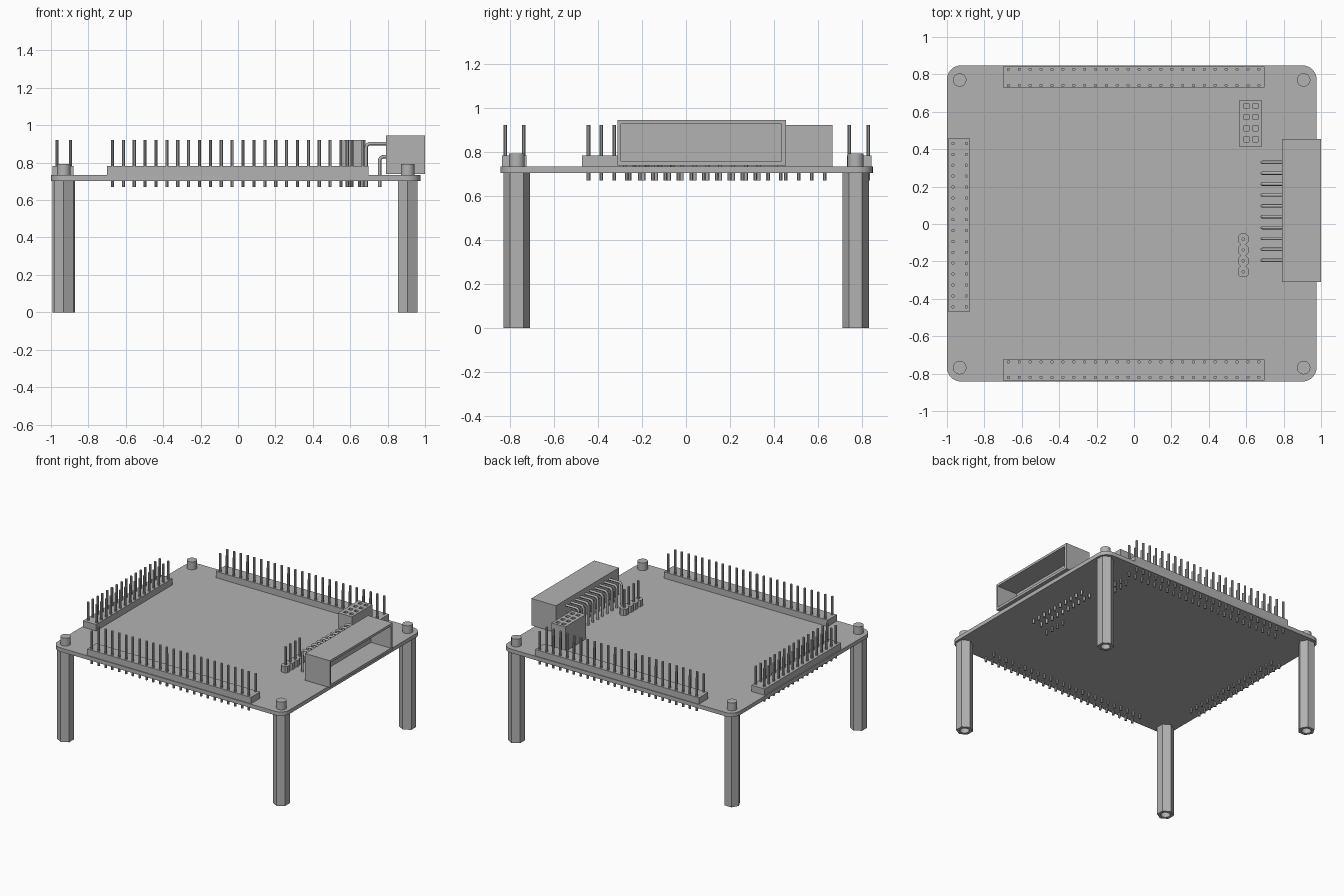
import bpy, bmesh, math
from mathutils import Matrix, Vector

cube = bpy.data.objects.get("Cube")
if cube:
    bpy.data.objects.remove(cube, do_unlink=True)

grey = bpy.data.materials.new("plain grey")
grey.use_nodes = True
GREY = (0.45, 0.45, 0.45, 1)
grey.diffuse_color = GREY
grey.node_tree.nodes["Principled BSDF"].inputs["Base Color"].default_value = GREY

PITCH = 0.0582
BOARD_Z, TOP_Z = 0.703, 0.733
PIN_TOP, PIN_LOW, PIN_R = 0.922, 0.67, 0.009


def finish(name, bm, smooth=False):
    mesh = bpy.data.meshes.new(name)
    bmesh.ops.recalc_face_normals(bm, faces=bm.faces)
    bm.to_mesh(mesh)
    bm.free()
    obj = bpy.data.objects.new(name, mesh)
    bpy.context.collection.objects.link(obj)
    mesh.materials.append(grey)
    if smooth:
        bpy.ops.object.select_all(action='DESELECT')
        obj.select_set(True)
        bpy.context.view_layer.objects.active = obj
        bpy.ops.object.shade_smooth_by_angle(angle=math.radians(35))
    return obj


def add_box(bm, lo, hi):
    lo, hi = Vector(lo), Vector(hi)
    m = Matrix.Translation((lo + hi) / 2) @ Matrix.Diagonal((*(hi - lo), 1))
    return bmesh.ops.create_cube(bm, size=1, matrix=m)


def add_rod(bm, x, y, z0, z1, r, sides, turn=0.0):
    m = Matrix.Translation((x, y, (z0 + z1) / 2)) @ Matrix.Rotation(turn, 4, 'Z')
    return bmesh.ops.create_cone(bm, cap_ends=True, segments=sides, radius1=r,
                                 radius2=r, depth=z1 - z0, matrix=m)


def cut(bm, axis, values):
    """Slice the mesh across one axis at each value."""
    normal = Vector([float(i == axis) for i in range(3)])
    for v in values:
        bmesh.ops.bisect_plane(bm, geom=bm.verts[:] + bm.edges[:] + bm.faces[:],
                               plane_co=normal * v, plane_no=normal)


def sink(bm, faces, offset):
    """Push faces inward to make pockets."""
    for f in faces:
        out = bmesh.ops.extrude_discrete_faces(bm, faces=[f])
        bmesh.ops.translate(bm, verts=out["faces"][0].verts, vec=offset)


def pins(name, spots):
    bm = bmesh.new()
    for x, y in spots:
        add_rod(bm, x, y, PIN_LOW, PIN_TOP, PIN_R, 8, math.pi / 8)
    finish(name, bm, True)


# Board with rounded corners
bm = bmesh.new()
add_box(bm, (-1, -0.842, BOARD_Z), (0.976, 0.848, TOP_Z))
uprights = [e for e in bm.edges if abs(e.verts[0].co.z - e.verts[1].co.z) > 0.01]
bmesh.ops.bevel(bm, geom=uprights, offset=0.075, segments=8, profile=0.5, affect='EDGES')
finish("board", bm, True)

# Hexagonal standoffs with a bored foot, and a stud above the board
for side, x in (("right", -0.932), ("left", 0.907)):
    for end, y in (("front", -0.768), ("back", 0.77)):
        turn = math.pi / 6 if (side, end) == ("right", "back") else 0
        bm = bmesh.new()
        add_rod(bm, x, y, 0, BOARD_Z, 0.06, 6, turn)
        foot = min(bm.faces, key=lambda f: f.calc_center_median().z)
        rim = list(foot.edges)
        bmesh.ops.delete(bm, geom=[foot], context='FACES_ONLY')
        bore = add_rod(bm, x, y, 0, 0.2, 0.033, 24)
        mouth = min({f for v in bore["verts"] for f in v.link_faces},
                    key=lambda f: f.calc_center_median().z)
        rim += list(mouth.edges)
        bmesh.ops.delete(bm, geom=[mouth], context='FACES_ONLY')
        bmesh.ops.triangle_fill(bm, edges=rim, use_beauty=True)
        finish(f"{end}_{side}_standoff", bm, True)
        bm = bmesh.new()
        add_rod(bm, x, y, TOP_Z, 0.793, 0.036, 24)
        finish(f"{end}_{side}_stud", bm, True)

# Long double-row pin headers along the front and back
for end, y0, y1, rows in (("front", -0.836, -0.724, (-0.82, -0.737)),
                          ("back", 0.73, 0.843, (0.741, 0.827))):
    xs = [-0.002 + (i - 11.5) * PITCH for i in range(24)]
    bm = bmesh.new()
    add_box(bm, (xs[0] - PITCH / 2, y0, TOP_Z), (xs[-1] + PITCH / 2, y1, 0.782))
    cut(bm, 0, [x + PITCH / 2 for x in xs[:-1]])
    finish(f"{end}_header", bm)
    pins(f"{end}_header_pins", [(x, y) for x in xs for y in rows])

# Shorter double-row header on the right side
ys = [-0.006 + (i - 7.5) * PITCH for i in range(16)]
bm = bmesh.new()
add_box(bm, (-0.992, ys[0] - PITCH / 2, TOP_Z), (-0.88, ys[-1] + PITCH / 2, 0.782))
cut(bm, 1, [y + PITCH / 2 for y in ys[:-1]])
finish("side_header", bm)
pins("side_header_pins", [(x, y) for x in (-0.968, -0.896) for y in ys])

# Small single-row header made of chamfered cells
ys = [-0.168 + (i - 1.5) * PITCH for i in range(4)]
bm = bmesh.new()
for y in ys:
    start = set(bm.verts)
    add_box(bm, (0.556, y - PITCH / 2, TOP_Z), (0.612, y + PITCH / 2, 0.782))
    corners = [e for e in bm.edges if e.verts[0] not in start
               and abs(e.verts[0].co.z - e.verts[1].co.z) > 0.01]
    bmesh.ops.bevel(bm, geom=corners, offset=0.014, segments=1, affect='EDGES')
finish("small_header", bm)
pins("small_header_pins", [(0.584, y) for y in ys])

# Tall socket block with square holes
hole_x, hole_y, half = (0.602, 0.65), (0.453, 0.512, 0.571, 0.63), 0.0135
bm = bmesh.new()
add_box(bm, (0.564, 0.412, TOP_Z), (0.682, 0.664, PIN_TOP))
cut(bm, 0, [x + s * half for x in hole_x for s in (-1, 1)])
cut(bm, 1, [y + s * half for y in hole_y for s in (-1, 1)])


def is_hole(f):
    c = f.calc_center_median()
    return (c.z > PIN_TOP - 0.001 and any(abs(c.x - x) < 0.005 for x in hole_x)
            and any(abs(c.y - y) < 0.005 for y in hole_y))


sink(bm, [f for f in bm.faces if is_hole(f)], (0, 0, -0.12))
finish("socket_block", bm)
bm = bmesh.new()
for x in hole_x:
    for y in hole_y:
        add_rod(bm, x, y, PIN_LOW, BOARD_Z, PIN_R, 8, math.pi / 8)
finish("socket_block_tails", bm, True)

# Box connector with a deep opening facing outward
bm = bmesh.new()
add_box(bm, (0.79, -0.311, 0.738), (1, 0.455, 0.945))
cut(bm, 1, (-0.295, 0.433))
cut(bm, 2, (0.757, 0.927))
opening = [f for f in bm.faces if f.normal.x > 0.9
           and (f.calc_center_median() - Vector((1, 0.069, 0.842))).length < 0.02]
sink(bm, opening, (-0.17, 0, 0))
finish("box_connector", bm)

# Bent pins leading from the connector down through the board
curve = bpy.data.curves.new("bent_pins", 'CURVE')
curve.dimensions = '3D'
curve.bevel_depth = PIN_R
curve.bevel_resolution = 2
curve.use_fill_caps = True
BEND = 0.022
for i in range(10):
    y = 0.068 + (i - 4.5) * PITCH
    for x, z in ((0.685, 0.902), (0.757, 0.832)):
        path = [(0.795, z)]
        for k in range(6):
            a = math.radians(90 + 18 * k)
            path.append((x + BEND + BEND * math.cos(a), z - BEND + BEND * math.sin(a)))
        path.append((x, PIN_LOW))
        spline = curve.splines.new('POLY')
        spline.points.add(len(path) - 1)
        for p, (px, pz) in zip(spline.points, path):
            p.co = (px, y, pz, 1)
bent = bpy.data.objects.new("bent_pins", curve)
bpy.context.collection.objects.link(bent)
curve.materials.append(grey)
bpy.ops.object.select_all(action='DESELECT')
bent.select_set(True)
bpy.context.view_layer.objects.active = bent
bpy.ops.object.convert(target='MESH')
bpy.ops.object.shade_smooth_by_angle(angle=math.radians(50))
